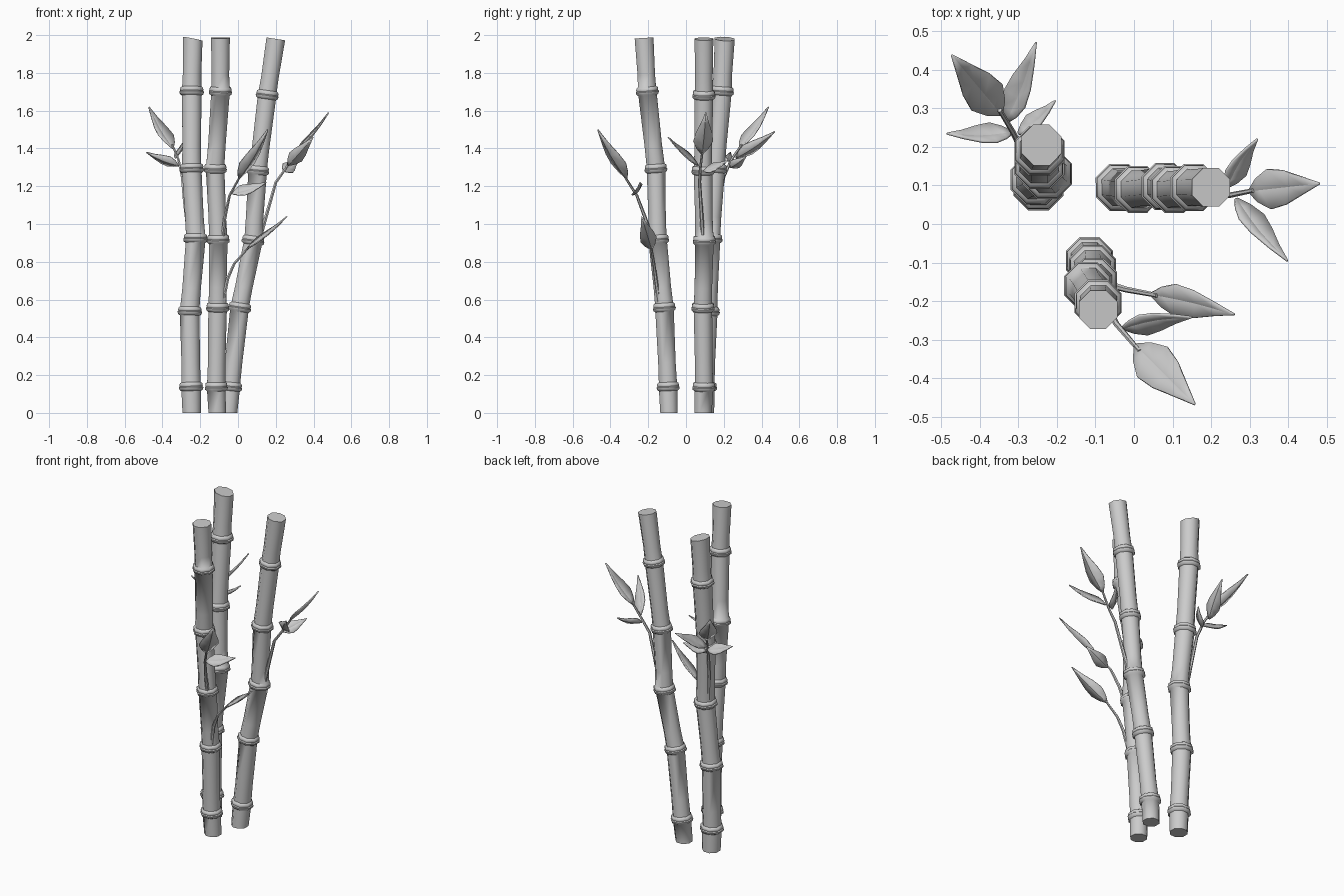
import bpy, bmesh, math
from mathutils import Vector

if "Cube" in bpy.data.objects:
    bpy.data.objects.remove(bpy.data.objects["Cube"])


def finish(name, bm, angle=50):
    bmesh.ops.recalc_face_normals(bm, faces=bm.faces)
    me = bpy.data.meshes.new(name)
    bm.to_mesh(me)
    bm.free()
    ob = bpy.data.objects.new(name, me)
    bpy.context.collection.objects.link(ob)
    bpy.ops.object.select_all(action='DESELECT')
    ob.select_set(True)
    bpy.context.view_layer.objects.active = ob
    bpy.ops.object.shade_smooth_by_angle(angle=math.radians(angle))
    return ob


def loft(name, stations, sides):
    """Capped tube through (centre, axis, radius) stations."""
    bm = bmesh.new()
    loops = []
    for c, axis, r in stations:
        axis = axis.normalized()
        u = Vector((0, 1, 0)).cross(axis).normalized()
        v = axis.cross(u)
        loops.append([bm.verts.new(c + r * (math.cos(a) * u + math.sin(a) * v))
                      for a in [2 * math.pi * (i + .5) / sides for i in range(sides)]])
    for a, b in zip(loops, loops[1:]):
        for i in range(sides):
            j = (i + 1) % sides
            bm.faces.new((a[i], a[j], b[j], b[i]))
    bm.faces.new(loops[0])
    bm.faces.new(loops[-1])
    return finish(name, bm)


NODE = [(-.024, .053), (-.016, .064), (-.005, .066), (.0, .061),
        (.005, .063), (.016, .061), (.022, .052)]


def stalk(name, pts, scale=1.0, top_tilt=None):
    """Cane with a double ridge at each inner point."""
    pts = [Vector(p) for p in pts]
    st = [(pts[0], Vector((0, 0, 1)), .05 * scale)]
    for k in range(1, len(pts) - 1):
        axis = ((pts[k] - pts[k - 1]).normalized() + (pts[k + 1] - pts[k]).normalized()).normalized()
        st += [(pts[k] + axis * dz, axis, r * scale) for dz, r in NODE]
        # slim waist of the next segment
        nxt = pts[k + 1] - pts[k]
        st.append((pts[k] + nxt * .3, nxt, .05 * scale))
    st.append((pts[-1], Vector(top_tilt) if top_tilt else pts[-1] - pts[-2], .054 * scale))
    loft(name, st, 8)


def twig(name, pts):
    pts = [Vector(p) for p in pts]
    n = len(pts)
    st = [(p, pts[min(i + 1, n - 1)] - pts[max(i - 1, 0)], .011 - .005 * i / (n - 1))
          for i, p in enumerate(pts)]
    loft(name, st, 6)


OUTLINE = [(0, .1), (.13, .62), (.3, 1), (.5, .85), (.75, .42), (1, .03)]


def leaf(name, base, tip, half, roll=0):
    """Folded lance-shaped blade between two points."""
    base, tip = Vector(base), Vector(tip)
    d = (tip - base).normalized()
    side = d.cross(Vector((0, 0, 1))).normalized()
    n = side.cross(d)
    c, s = math.cos(roll), math.sin(roll)
    side, n = side * c - n * s, n * c + side * s
    bm = bmesh.new()
    rows = []
    for t, w in OUTLINE:
        p = base.lerp(tip, t) - n * .012 * math.sin(math.pi * t)
        rows.append([bm.verts.new(p + side * half * w * k + n * .3 * half * w * abs(k))
                     for k in (-1, 0, 1)])
    for a, b in zip(rows, rows[1:]):
        for i in range(2):
            bm.faces.new((a[i], a[i + 1], b[i + 1], b[i]))
    ob = finish(name, bm, 20)
    m = ob.modifiers.new("thickness", 'SOLIDIFY')
    m.thickness = .006
    m.offset = 0


# Canes
stalk("left_cane", [(-.245, .10, 0), (-.248, .10, .14), (-.255, .115, .54), (-.225, .13, .925),
                    (-.245, .155, 1.295), (-.245, .19, 1.705), (-.24, .205, 1.98)], 1.06, (.2, .05, 1))
stalk("front_cane", [(-.11, -.09, 0), (-.115, -.095, .14), (-.108, -.115, .56), (-.105, -.15, .92),
                     (-.12, -.16, 1.295), (-.093, -.205, 1.705), (-.093, -.222, 1.985)])
stalk("right_cane", [(-.05, .09, 0), (-.038, .095, .14), (.01, .09, .56), (.08, .097, .915),
                     (.105, .09, 1.285), (.155, .095, 1.685), (.2, .095, 1.98)])

# Twigs
twig("left_twig", [(-.26, .15, .93), (-.283, .175, 1.12), (-.295, .20, 1.25),
                   (-.315, .24, 1.34), (-.348, .295, 1.42)])
twig("front_upper_twig", [(-.085, -.175, .9), (-.07, -.215, 1.03), (-.045, -.26, 1.15), (.015, -.33, 1.26)])
twig("front_lower_twig", [(-.085, -.14, .56), (-.055, -.16, .71), (-.02, -.17, .79), (.06, -.185, .88)])
twig("right_twig", [(.115, .09, .92), (.16, .08, 1.08), (.20, .072, 1.22),
                    (.25, .075, 1.29), (.31, .087, 1.385)])

# Leaves
leaf("left_main_leaf", (-.345, .285, 1.40), (-.472, .437, 1.62), .052)
leaf("left_outer_leaf", (-.315, .237, 1.31), (-.485, .235, 1.38), .036, .8)
leaf("left_back_leaf", (-.33, .265, 1.35), (-.255, .47, 1.49), .042, -.7)
leaf("left_inner_leaf", (-.30, .235, 1.30), (-.205, .32, 1.36), .03, -.8)
leaf("front_main_leaf", (.005, -.315, 1.24), (.157, -.467, 1.50), .055)
leaf("front_side_leaf", (-.03, -.27, 1.16), (.15, -.242, 1.22), .038, .8)
leaf("front_lower_leaf", (.045, -.182, .865), (.26, -.235, 1.04), .044, .4)
leaf("right_main_leaf", (.30, .085, 1.37), (.48, .105, 1.59), .052)
leaf("right_back_leaf", (.24, .095, 1.28), (.32, .22, 1.335), .036, .8)
leaf("right_front_leaf", (.265, .065, 1.31), (.398, -.095, 1.46), .04, -.8)
